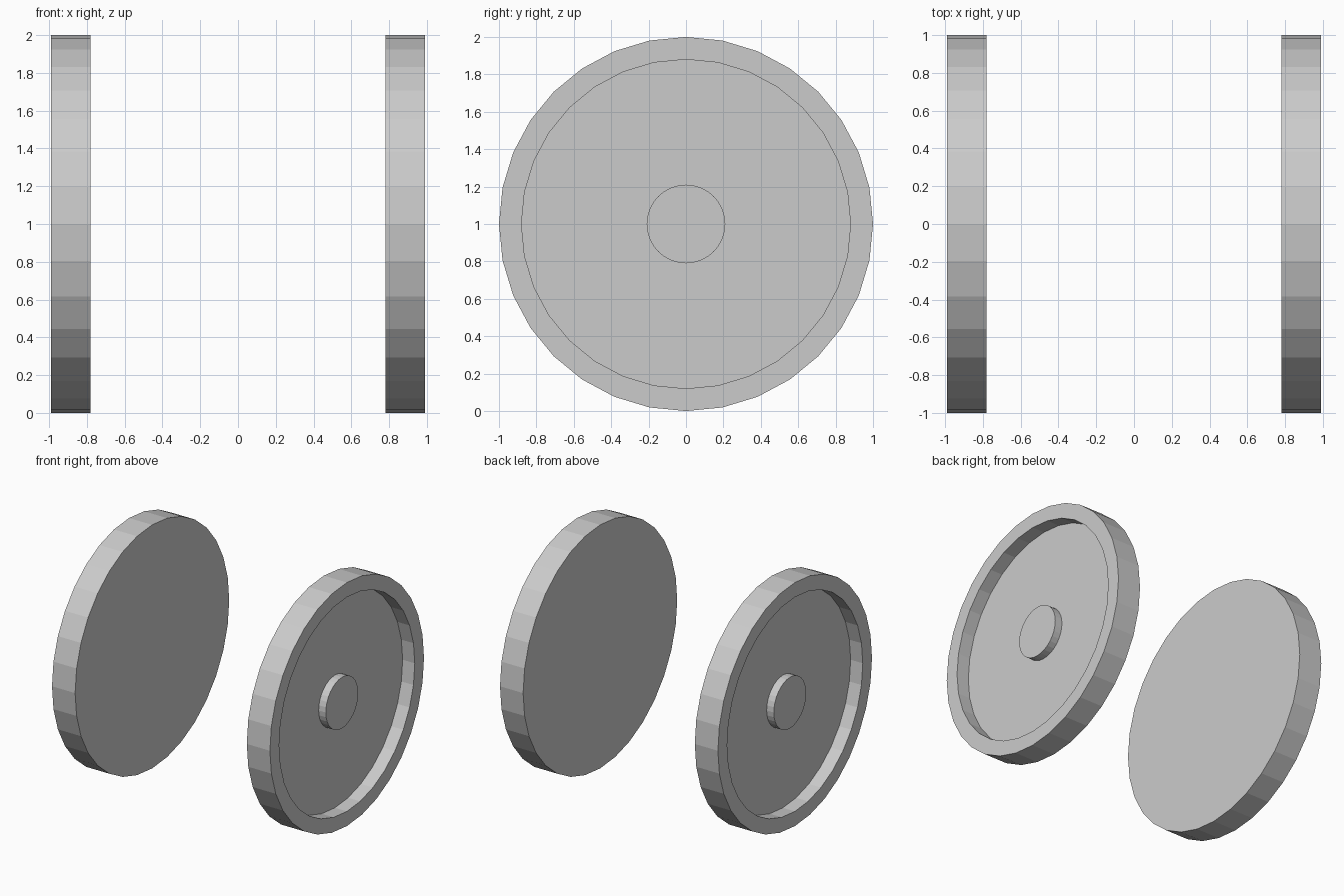
import bpy, bmesh, math

if "Cube" in bpy.data.objects:
    bpy.data.objects.remove(bpy.data.objects["Cube"])

SIDES = 32
# Lathe profile (x, radius): inner face, tread, rim, recessed disc, hub cap
PROFILE = [(0.78, 1.0), (0.99, 1.0), (0.99, 0.88),
           (0.88, 0.88), (0.88, 0.21), (0.945, 0.21)]


def make_wheel(name, side):
    bm = bmesh.new()
    rings = []
    for x, r in PROFILE:
        rings.append([bm.verts.new((side * x,
                                    r * math.cos(2 * math.pi * i / SIDES),
                                    1 + r * math.sin(2 * math.pi * i / SIDES)))
                      for i in range(SIDES)])
    # Walls between neighbouring rings
    for a, b in zip(rings, rings[1:]):
        for i in range(SIDES):
            j = (i + 1) % SIDES
            bm.faces.new((a[i], a[j], b[j], b[i]))
    # Flat inner face and hub cap
    bm.faces.new(rings[0])
    bm.faces.new(rings[-1])
    bmesh.ops.recalc_face_normals(bm, faces=bm.faces)
    mesh = bpy.data.meshes.new(name)
    bm.to_mesh(mesh)
    bm.free()
    bpy.context.collection.objects.link(bpy.data.objects.new(name, mesh))


# Mirrored pair of wheels
make_wheel("wheel_right", 1)
make_wheel("wheel_left", -1)
